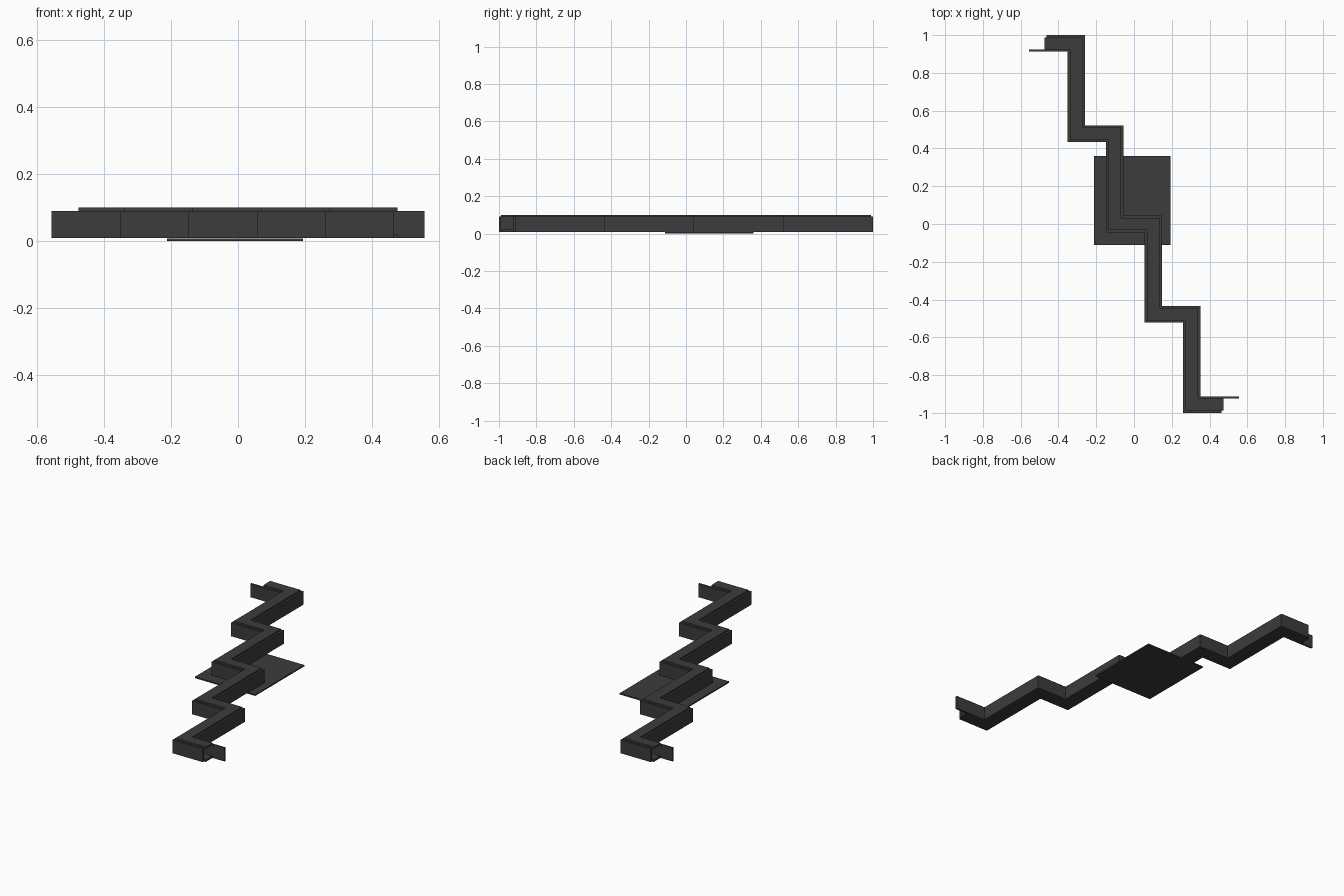
import bpy, bmesh

if "Cube" in bpy.data.objects:
    bpy.data.objects.remove(bpy.data.objects["Cube"])

DX, DY = 0.204, 0.478      # one stair step of the zigzag
T = 0.012                  # sheet thickness

mat = bpy.data.materials.new("dark_grey")
mat.diffuse_color = (0.045, 0.045, 0.045, 1)
mat.use_nodes = True
mat.node_tree.nodes["Principled BSDF"].inputs["Base Color"].default_value = mat.diffuse_color


def prism(name, outline, z0, z1):
    """Extrude a flat outline from z0 to z1."""
    bm = bmesh.new()
    face = bm.faces.new([bm.verts.new((x, y, z0)) for x, y in outline])
    ext = bmesh.ops.extrude_face_region(bm, geom=[face])
    verts = [g for g in ext["geom"] if isinstance(g, bmesh.types.BMVert)]
    bmesh.ops.translate(bm, verts=verts, vec=(0, 0, z1 - z0))
    bmesh.ops.recalc_face_normals(bm, faces=bm.faces)
    me = bpy.data.meshes.new(name)
    bm.to_mesh(me)
    bm.free()
    me.materials.append(mat)
    ob = bpy.data.objects.new(name, me)
    bpy.context.collection.objects.link(ob)
    return ob


def stairs(x, y):
    """Descending stair line of five horizontal and four vertical runs."""
    pts = []
    for i in range(5):
        pts += [(x + i * DX, y - i * DY), (x + (i + 1) * DX, y - i * DY)]
    return pts


def inset(pts, d, x_start, x_end):
    """Shift a stair line diagonally, with chosen end positions."""
    out = [(x + d, y + d) for x, y in pts]
    out[0] = (x_start, out[0][1])
    out[-1] = (x_end, out[-1][1])
    return out


right = stairs(-0.464, 1.0)
left = stairs(-0.556, 0.912)

# thin side walls
for name, line, d in (("right_wall", right, -T), ("left_wall", left, T)):
    inner = inset(line, d, line[0][0], line[-1][0])
    prism(name, line + inner[::-1], 0.009, 0.09)

# floor and lid strips running between the walls, open at both ends
strip = inset(right, -T, -0.475, 0.475) + inset(left, T, -0.475, 0.475)[::-1]
prism("floor_strip", strip, 0.009, 0.021)
prism("lid_strip", strip, 0.088, 0.10)

# base plate under the middle
prism("base_plate", [(-0.212, -0.112), (0.194, -0.112), (0.194, 0.36), (-0.212, 0.36)], 0, 0.008)
